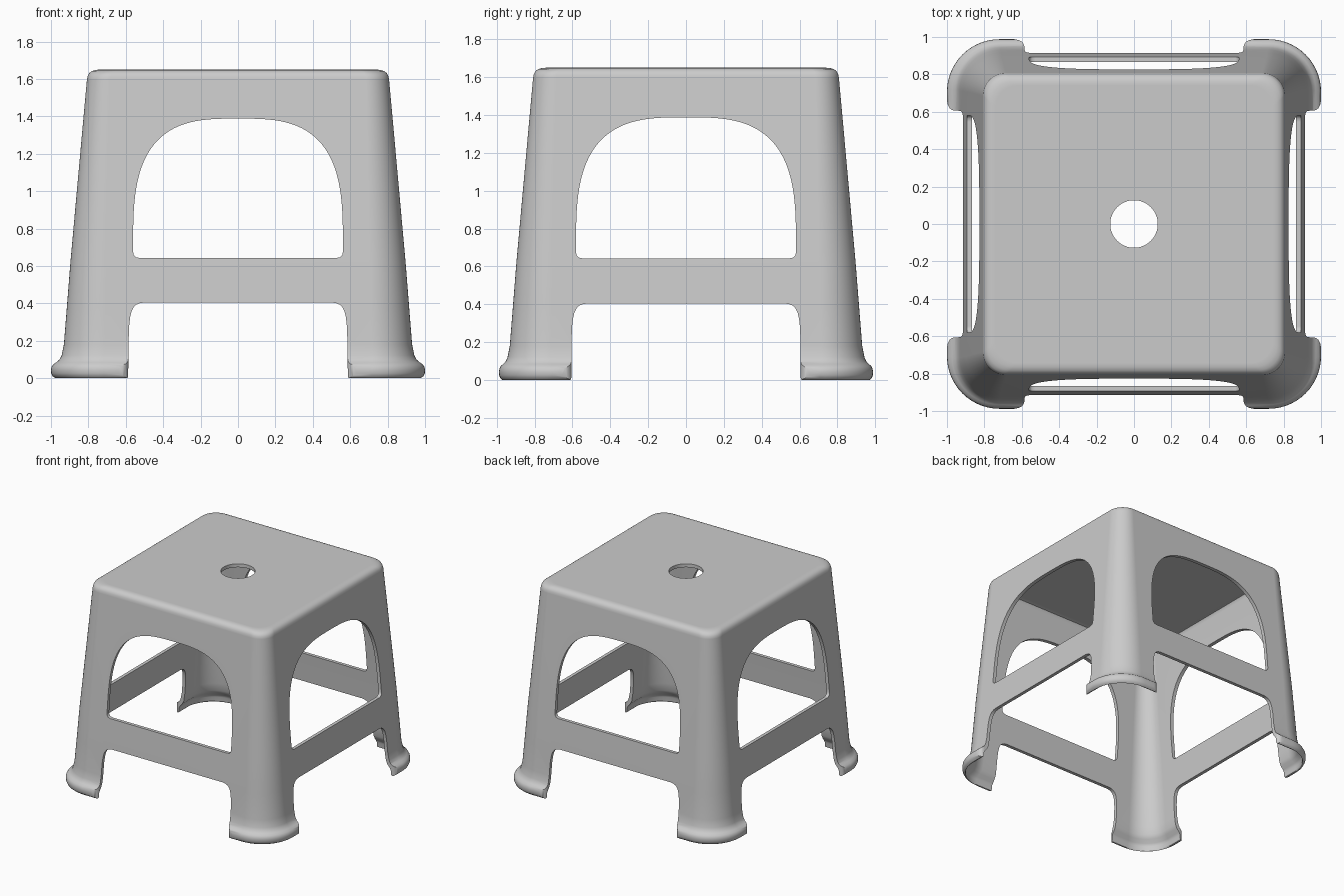
import bpy, bmesh
from math import sin, cos, pi, radians

if "Cube" in bpy.data.objects:
    bpy.data.objects.remove(bpy.data.objects["Cube"])


def loft(name, rings):
    """Closed solid skinned through equal-length point rings."""
    bm = bmesh.new()
    loops = [[bm.verts.new(p) for p in ring] for ring in rings]
    n = len(loops[0])
    for a, b in zip(loops, loops[1:]):
        for i in range(n):
            j = (i + 1) % n
            bm.faces.new((a[i], a[j], b[j], b[i]))
    bm.faces.new(loops[0])
    bm.faces.new(loops[-1])
    bmesh.ops.recalc_face_normals(bm, faces=bm.faces)
    mesh = bpy.data.meshes.new(name)
    bm.to_mesh(mesh)
    bm.free()
    ob = bpy.data.objects.new(name, mesh)
    bpy.context.collection.objects.link(ob)
    return ob


def rounded_square(h, z, r, seg=14):
    hy = h - 0.012 * max(0, (h - 0.94) / 0.06)
    pts = []
    for k, (sx, sy) in enumerate(((1, 1), (-1, 1), (-1, -1), (1, -1))):
        for i in range(seg + 1):
            a = (k + i / seg) * pi / 2
            pts.append((sx * (h - r) + r * cos(a), sy * (hy - r) + r * sin(a), z))
    return pts


def radius(h, z):
    return 0.12 + 0.11 * (1 - z / 1.65) + max(0, h - 0.94) * 0.9


# Shell profile (half width, height): inside running down, outside running up
inner = [(0.74, 1.622), (0.765, 1.615), (0.778, 1.59), (0.869, 0.62), (0.888, 0.38),
         (0.904, 0.18), (0.914, 0.115), (0.928, 0.085), (0.948, 0.062), (0.96, 0.04),
         (0.96, 0.012), (0.966, 0.003)]
outer = [(0.976, 0.0), (0.991, 0.01), (0.999, 0.026), (1.0, 0.045), (0.997, 0.06),
         (0.988, 0.074), (0.972, 0.085), (0.956, 0.098), (0.943, 0.122), (0.931, 0.18),
         (0.915, 0.38), (0.896, 0.62), (0.808, 1.595), (0.804, 1.615), (0.796, 1.631),
         (0.782, 1.642), (0.764, 1.648), (0.742, 1.65)]
rings = [rounded_square(h, z, radius(h, z) - 0.025) for h, z in inner]
rings += [rounded_square(h, z, radius(h, z)) for h, z in outer]
stool = loft("stool_shell", rings)


def mirrored(half):
    """Right-hand outline, bottom to top, completed on the left."""
    return half + [(-x, z) for x, z in reversed(half) if x > 1e-6]


def window(w):
    """Arched upper opening with small bottom corner rounds."""
    half = [(w - 0.035, 0.643), (w - 0.015, 0.647), (w - 0.004, 0.658), (w, 0.675)]
    for i in range(33):
        a = i / 32 * pi / 2
        x = w * max(cos(a), 0) ** (2 / 3.1) if i < 32 else 0
        half.append((x, 0.70 + 0.688 * sin(a) ** (2 / 3.1)))
    return mirrored(half)


def gap(w):
    """Lower opening between the feet."""
    half = [(w, -0.1), (w, 0.1), (w - 0.001, 0.2), (w - 0.004, 0.28), (w - 0.009, 0.325),
            (w - 0.016, 0.355), (w - 0.027, 0.378), (w - 0.042, 0.393),
            (w - 0.06, 0.401), (w - 0.085, 0.405)]
    return mirrored(half)


def cutter(outline, stations, side):
    """Prism through the stool; stations (depth, widening) round the foot ends."""
    rings = []
    both = [(-d, g) for d, g in reversed(stations)] + stations
    for d, g in both:
        ring = [(x + (g if x > 0 else -g if x < 0 else 0), d, z) for x, z in outline]
        rings.append([(-y, x, z) for x, y, z in ring] if side else ring)
    return loft("cutter", rings)


cutters = []
for side, grow, reach in ((False, 0.0, 0.988), (True, 0.02, 1.0)):
    cutters.append(cutter(window(0.561 + grow), [(1.2, 0)], side))
    ends = [(reach - 0.04, 0), (reach - 0.026, 0.004), (reach - 0.014, 0.013),
            (reach - 0.005, 0.03), (reach, 0.055), (reach + 0.1, 0.06)]
    cutters.append(cutter(gap(0.586 + grow), ends, side))

# Round hole in the seat
cutters.append(loft("cutter", [[(0.127 * cos(i * pi / 32), 0.127 * sin(i * pi / 32), z)
                                for i in range(64)] for z in (1.5, 1.8)]))

bpy.context.view_layer.objects.active = stool
stool.select_set(True)
for c in cutters:
    c.hide_render = True
    mod = stool.modifiers.new("cut", 'BOOLEAN')
    mod.operation = 'DIFFERENCE'
    mod.solver = 'EXACT'
    mod.object = c
    bpy.ops.object.modifier_apply(modifier=mod.name)
    bpy.data.objects.remove(c)

bpy.ops.object.shade_smooth_by_angle(angle=radians(35))
wn = stool.modifiers.new("weighted_normals", 'WEIGHTED_NORMAL')
wn.keep_sharp = True
